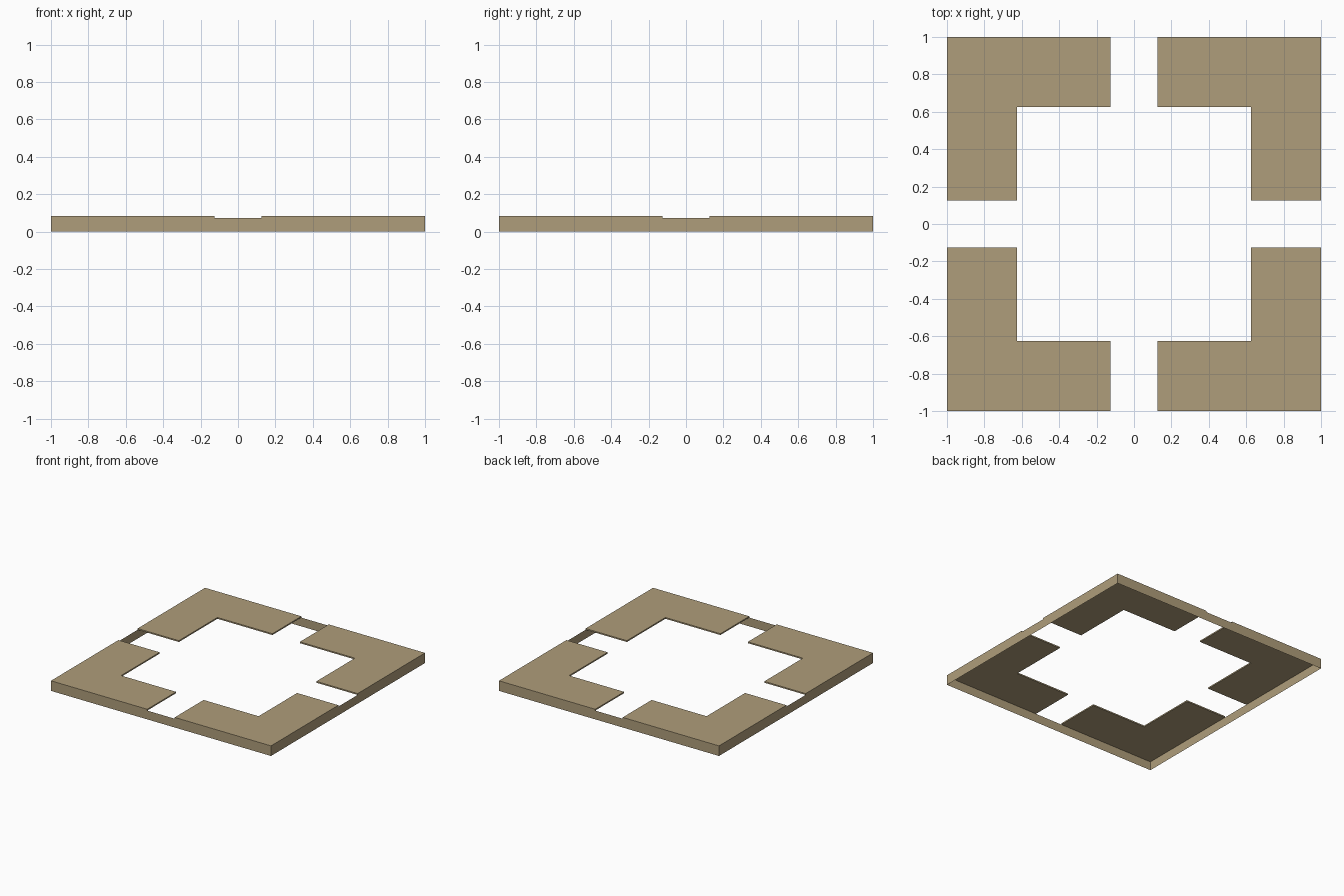
import bpy
import bmesh

default = bpy.data.objects.get("Cube")
if default:
    bpy.data.objects.remove(default, do_unlink=True)

HALF, INNER, GAP = 1.0, 0.625, 0.125      # outer edge, inner corner, half gap
TOP, SKIRT_TOP = 0.083, 0.072

# Single tan material
tan = bpy.data.materials.new("tan")
tan.use_nodes = True
colour = (0.43, 0.34, 0.197, 1)
tan.diffuse_color = colour
bsdf = next(n for n in tan.node_tree.nodes if n.type == 'BSDF_PRINCIPLED')
bsdf.inputs["Base Color"].default_value = colour


def add_object(name, bm):
    bmesh.ops.recalc_face_normals(bm, faces=bm.faces)
    mesh = bpy.data.meshes.new(name)
    bm.to_mesh(mesh)
    bm.free()
    mesh.materials.append(tan)
    obj = bpy.data.objects.new(name, mesh)
    bpy.context.collection.objects.link(obj)
    return obj


# L-shaped corner plate, mirrored into all four corners
bm = bmesh.new()
outline = [(GAP, INNER), (INNER, INNER), (INNER, GAP),
           (HALF, GAP), (HALF, HALF), (GAP, HALF)]
base = bm.faces.new([bm.verts.new((x, y, SKIRT_TOP)) for x, y in outline])
top = bmesh.ops.extrude_face_region(bm, geom=[base], use_keep_orig=True)
for v in top["geom"]:
    if isinstance(v, bmesh.types.BMVert):
        v.co.z = TOP
plates = add_object("corner_plates", bm)
mirror = plates.modifiers.new("four_corners", 'MIRROR')
mirror.use_axis = (True, True, False)
mirror.use_mirror_merge = False

# Thin open skirt around the outside edge
bm = bmesh.new()
bmesh.ops.create_cube(bm, size=2 * HALF)
bmesh.ops.recalc_face_normals(bm, faces=bm.faces)
bmesh.ops.delete(bm, geom=[f for f in bm.faces if abs(f.normal.z) > 0.5],
                 context='FACES_ONLY')
for v in bm.verts:
    v.co.z = SKIRT_TOP if v.co.z > 0 else 0
add_object("outer_skirt", bm)
